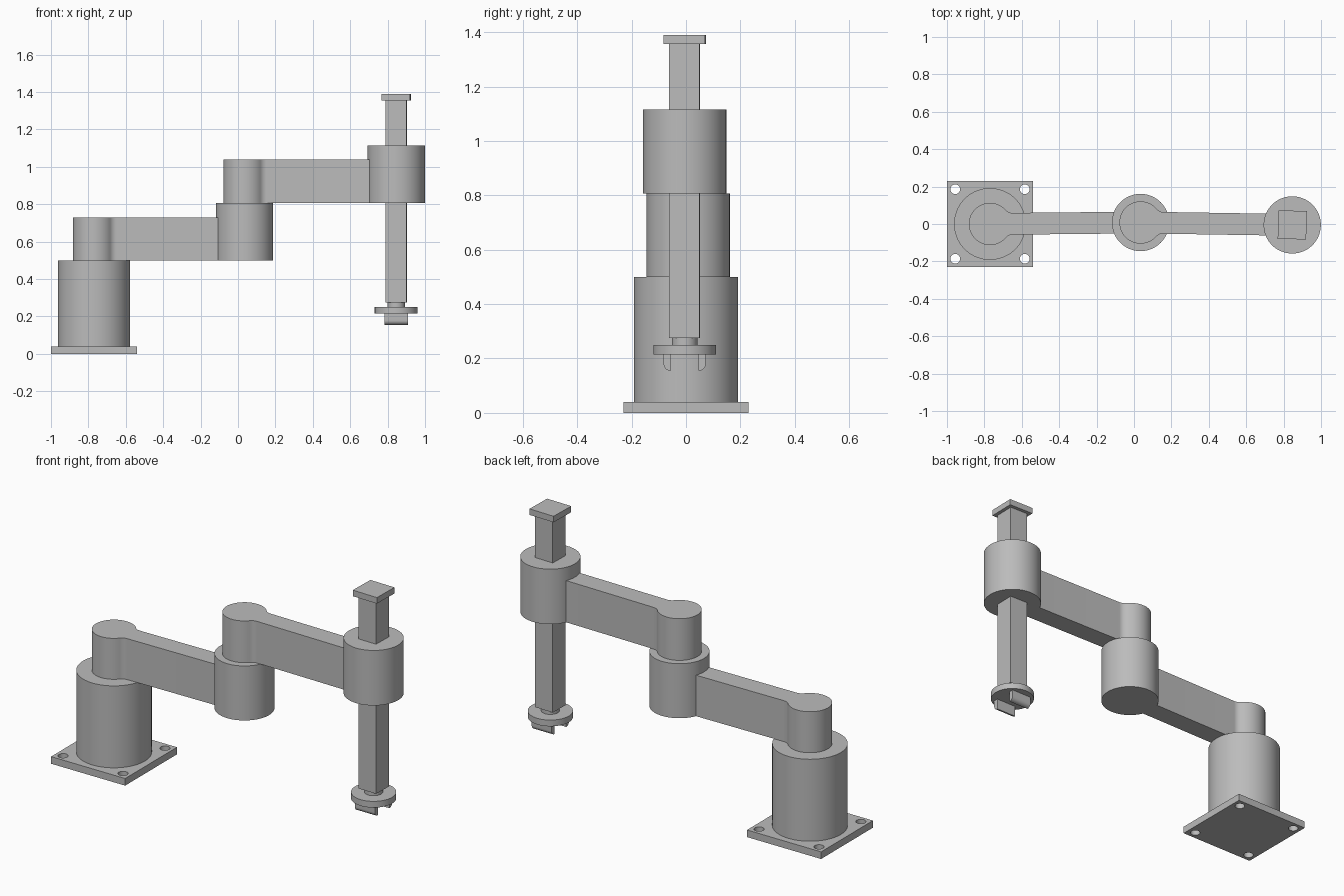
import bpy, bmesh
from math import pi, sin, cos, sqrt, atan2, hypot, radians
from mathutils import Matrix, Vector

if "Cube" in bpy.data.objects:
    bpy.data.objects.remove(bpy.data.objects["Cube"], do_unlink=True)

# Single grey finish
grey = bpy.data.materials.new("machine grey")
grey.use_nodes = True
colour = (0.5, 0.5, 0.5, 1)
grey.diffuse_color = colour
grey.node_tree.nodes["Principled BSDF"].inputs["Base Color"].default_value = colour

# Joint axes
BASE = Vector((-0.77, 0))
ELBOW = Vector((0.035, 0.008))
WRIST = Vector((0.846, -0.005))


def prism(name, outline, z0, z1, matrix=Matrix()):
    """Extrude a closed outline from z0 to z1."""
    bm = bmesh.new()
    face = bm.faces.new([bm.verts.new((x, y, z0)) for x, y in outline])
    top = bmesh.ops.extrude_face_region(bm, geom=[face])["geom"]
    for v in top:
        if isinstance(v, bmesh.types.BMVert):
            v.co.z = z1
    bm.transform(matrix)
    bmesh.ops.recalc_face_normals(bm, faces=bm.faces)
    mesh = bpy.data.meshes.new(name)
    bm.to_mesh(mesh)
    bm.free()
    mesh.materials.append(grey)
    obj = bpy.data.objects.new(name, mesh)
    bpy.context.collection.objects.link(obj)
    return obj


def arc(c, r, a0, a1, n):
    return [(c[0] + r * cos(a0 + (a1 - a0) * i / n),
             c[1] + r * sin(a0 + (a1 - a0) * i / n)) for i in range(n + 1)]


def cylinder(name, c, r, z0, z1, n=72):
    return prism(name, arc(c, r, 0, 2 * pi, n)[:-1], z0, z1)


def box(name, c, hx, hy, z0, z1, angle=0):
    m = Matrix.Translation((c[0], c[1], 0)) @ Matrix.Rotation(angle, 4, "Z")
    return prism(name, [(-hx, -hy), (hx, -hy), (hx, hy), (-hx, hy)], z0, z1, m)


def combine(obj, other, operation):
    mod = obj.modifiers.new(operation.lower(), "BOOLEAN")
    mod.operation, mod.object, mod.solver = operation, other, "EXACT"
    bpy.context.view_layer.objects.active = obj
    bpy.ops.object.modifier_apply(modifier=mod.name)
    bpy.data.objects.remove(other, do_unlink=True)


def arm(name, start, end, z0, z1, hub_z1):
    """Round boss, filleted into a straight link, ending in a larger hub."""
    r, half, fillet = 0.113, 0.058, 0.045
    cx, cy = sqrt((r + fillet) ** 2 - (half + fillet) ** 2), half + fillet
    a = atan2(cy, cx)
    reach = hypot(*(end - start))
    side = arc((cx, cy), fillet, -pi / 2, a - pi, 8)
    outline = [(reach, half)] + side + arc((0, 0), r, a, 2 * pi - a, 56)[1:-1]
    outline += [(x, -y) for x, y in reversed(side)] + [(reach, -half)]
    d = end - start
    m = Matrix.Translation((*start, 0)) @ Matrix.Rotation(atan2(d.y, d.x), 4, "Z")
    obj = prism(name, outline, z0, z1, m)
    combine(obj, cylinder("hub", end, 0.153, z0, hub_z1), "UNION")
    return obj


# Base plate with four bolt holes, and the column
plate = box("base_plate", BASE, 0.23, 0.23, 0, 0.04)
for sx in (-1, 1):
    for sy in (-1, 1):
        hole = cylinder("hole", BASE + Vector((sx, sy)) * 0.186, 0.026, -0.1, 0.1, 32)
        combine(plate, hole, "DIFFERENCE")
cylinder("base_column", BASE, 0.192, 0.04, 0.5)

# Two swinging arms
arm("lower_arm", BASE, ELBOW, 0.5, 0.73, 0.806)
arm("upper_arm", ELBOW, WRIST, 0.806, 1.04, 1.115)

# Vertical slide with top cap
turn = radians(-1.3)
box("slide_bar", WRIST, 0.056, 0.056, 0.275, 1.356, turn)
box("slide_cap", WRIST, 0.076, 0.076, 1.356, 1.39, turn)

# Tool flange and neck
cylinder("tool_neck", WRIST, 0.047, 0.25, 0.275, 48)
cylinder("tool_flange", WRIST, 0.115, 0.215, 0.25, 64)

# Two gripper fingers, rounded on the lower outer edge
for side, name in ((-1, "front_finger"), (1, "back_finger")):
    profile = [(0.051, 0.215), (0.051, 0.155)]
    profile += arc((0.053, 0.179), 0.024, -pi / 2, 0, 10) + [(0.077, 0.215)]
    to_world = Matrix(((0, 0, 1, WRIST.x), (side, 0, 0, WRIST.y), (0, 1, 0, 0), (0, 0, 0, 1)))
    prism(name, profile, -0.062, 0.062, to_world)

# Smooth round walls, crisp edges
bpy.ops.object.select_all(action="DESELECT")
for obj in bpy.context.collection.objects:
    if obj.type == "MESH":
        obj.select_set(True)
        bpy.context.view_layer.objects.active = obj
bpy.ops.object.shade_smooth_by_angle(angle=radians(30))
